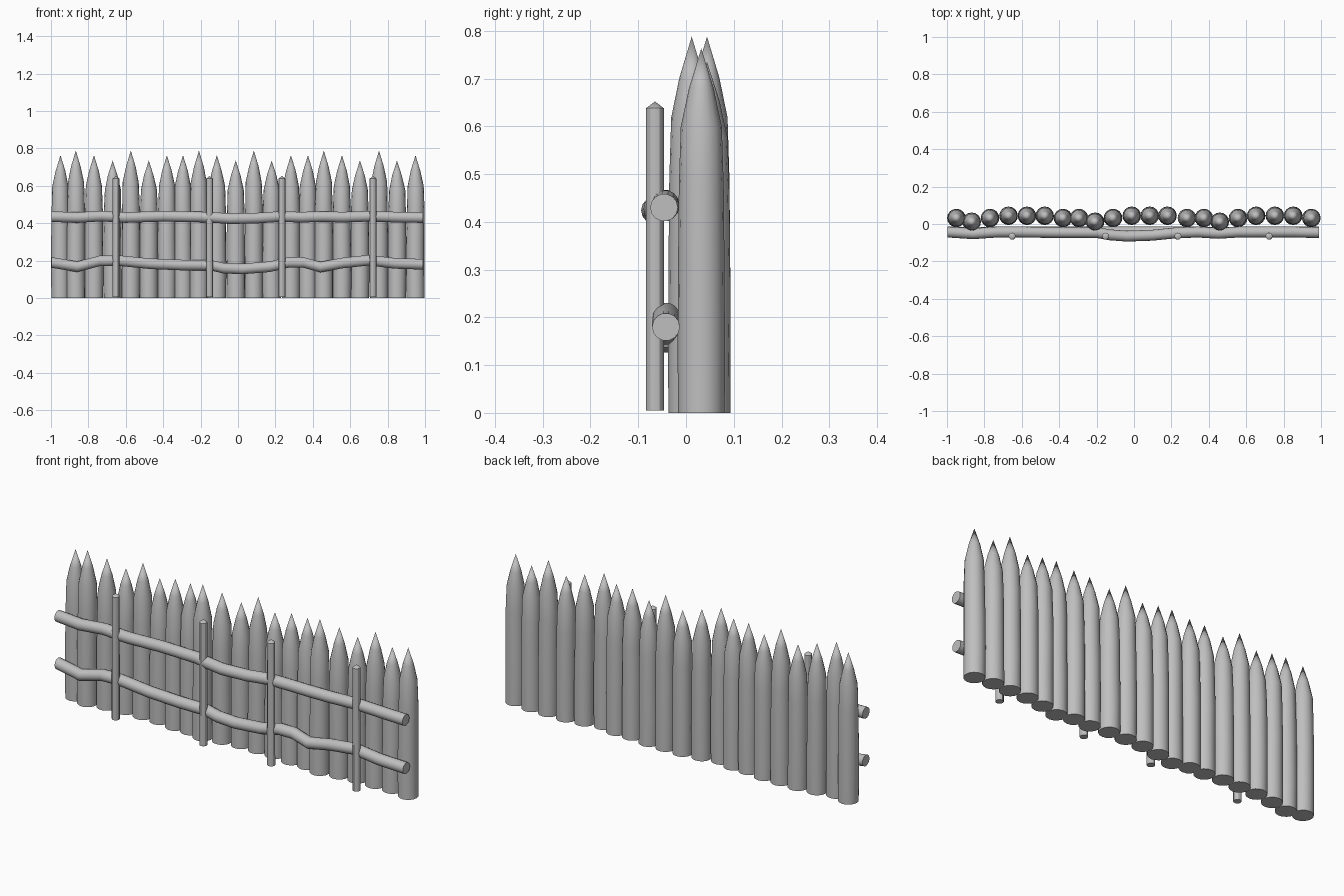
import bpy, bmesh, math, random
from mathutils import Vector

if "Cube" in bpy.data.objects:
    bpy.data.objects.remove(bpy.data.objects["Cube"])

random.seed(4)
wood = bpy.data.materials.new("weathered grey wood")
wood.diffuse_color = (0.52, 0.52, 0.52, 1)
wood.use_nodes = True
wood.node_tree.nodes["Principled BSDF"].inputs["Base Color"].default_value = wood.diffuse_color


def tube(name, points, radii, sides, u, v):
    """Skin rings (spanned by u and v) along points; radius 0 makes a tip."""
    bm = bmesh.new()
    u, v = Vector(u), Vector(v)
    rings = []
    for p, r in zip(points, radii):
        p = Vector(p)
        if r == 0:
            rings.append([bm.verts.new(p)])
        else:
            rings.append([bm.verts.new(p + r * (math.cos(a) * u + math.sin(a) * v))
                          for a in (2 * math.pi * i / sides for i in range(sides))])
    for a, b in zip(rings, rings[1:]):
        for i in range(sides):
            j = (i + 1) % sides
            if len(b) == 1:
                bm.faces.new((a[i], a[j], b[0]))
            else:
                bm.faces.new((a[i], a[j], b[j], b[i]))
    for ring in (rings[0], rings[-1]):
        if len(ring) > 1:
            bm.faces.new(ring)
    bmesh.ops.recalc_face_normals(bm, faces=bm.faces)
    mesh = bpy.data.meshes.new(name)
    bm.to_mesh(mesh)
    bm.free()
    mesh.materials.append(wood)
    ob = bpy.data.objects.new(name, mesh)
    bpy.context.collection.objects.link(ob)
    bpy.ops.object.select_all(action='DESELECT')
    ob.select_set(True)
    bpy.context.view_layer.objects.active = ob
    bpy.ops.object.shade_smooth_by_angle(angle=math.radians(30))
    return ob


# sharpened stakes: x position, depth, tip height
xs = [-.949, -.867, -.77, -.67, -.573, -.477, -.38, -.294, -.209, -.113, -.012,
      .085, .18, .283, .374, .459, .556, .652, .754, .85, .949]
depth = {'a': .044, 'b': .012, 'c': .032}
rows = "cbcaaaccbcaaaccbcaaac"
tips = {'l': .735, 'm': .763, 'h': .788}
sizes = "mhmlhlmmhmlhlmmhmlhlm"
profile = [(0, .049), (.2, .0495), (.42, .0485), (.62, .047),
           (.785, .043), (.89, .026), (1, 0)]
for x, row, size in zip(xs, rows, sizes):
    y, h = depth[row], tips[size]
    pts = [(x + (random.uniform(-.0015, .0015) if 0 < t < .8 else 0), y, t * h)
           for t, r in profile]
    tube("stake", pts, [r for t, r in profile], 16, (1, 0, 0), (0, 1, 0))

# thin uprights that pin the rails
for x in (-.652, -.152, .235, .722):
    tube("pin_post", [(x, -.065, z) for z in (.005, .638, .652)],
         [.019, .0185, 0], 12, (1, 0, 0), (0, 1, 0))

# wavy horizontal rails: x, y, z
upper = [(-.997, -.043, .435), (-.86, -.052, .43), (-.73, -.043, .438), (-.6, -.043, .43),
         (-.4, -.046, .437), (-.2, -.046, .433), (-.13, -.058, .43), (-.04, -.065, .424),
         (.1, -.06, .427), (.22, -.048, .435), (.34, -.043, .432), (.45, -.05, .435),
         (.56, -.043, .432), (.7, -.043, .437), (.85, -.043, .432), (.99, -.046, .43)]
lower = [(-.997, -.042, .19), (-.86, -.046, .167), (-.74, -.042, .198), (-.64, -.042, .2),
         (-.47, -.043, .183), (-.3, -.043, .176), (-.15, -.043, .176), (-.08, -.043, .16),
         (.02, -.043, .155), (.17, -.043, .167), (.27, -.042, .19), (.35, -.042, .19),
         (.44, -.046, .165), (.56, -.043, .187), (.7, -.042, .202), (.84, -.042, .185),
         (.99, -.042, .18)]
for name, path in (("upper_rail", upper), ("lower_rail", lower)):
    tube(name, path, [.029] * len(path), 14, (0, 1, 0), (0, 0, 1))
